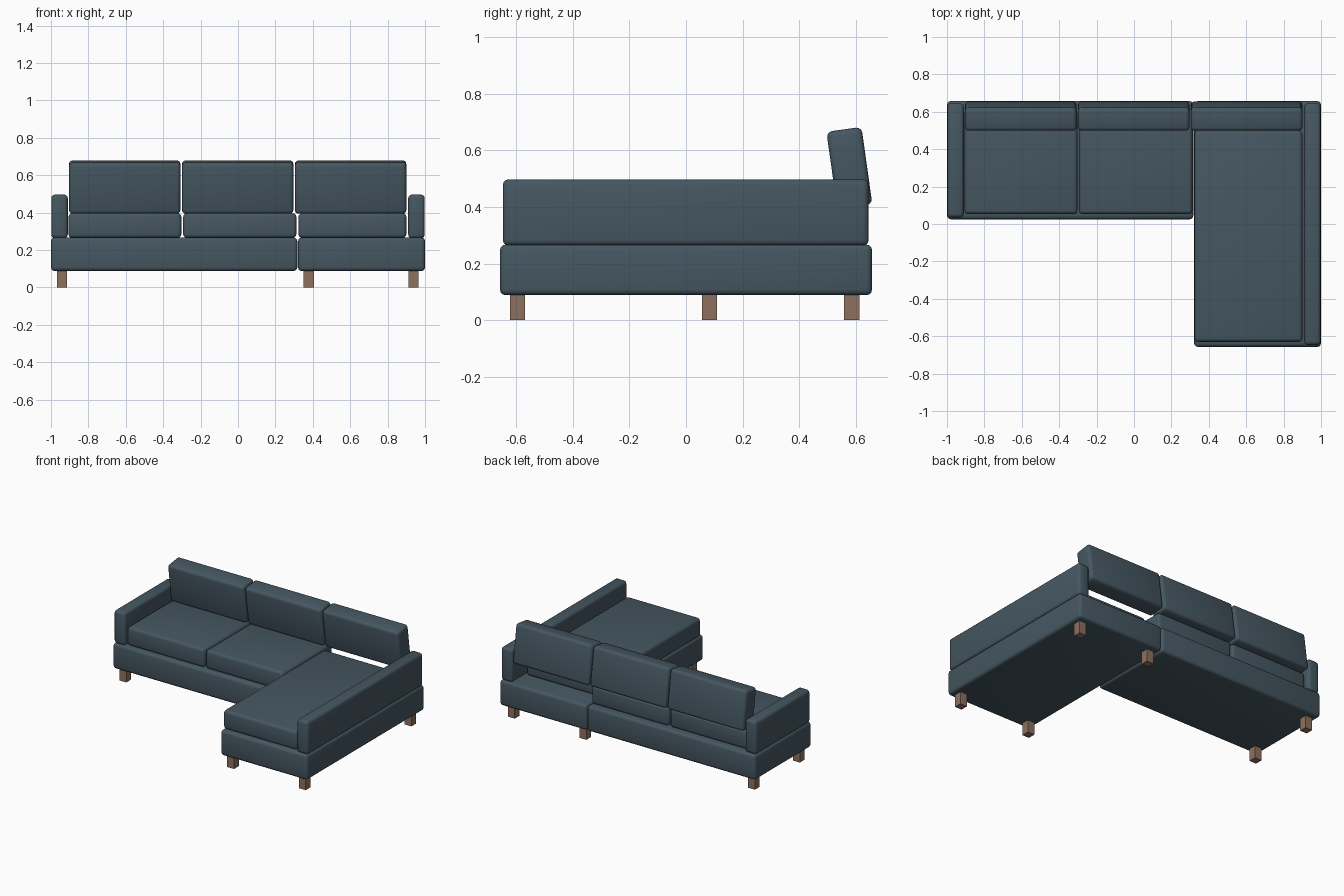
import bpy, bmesh, math
from mathutils import Matrix

if "Cube" in bpy.data.objects:
    bpy.data.objects.remove(bpy.data.objects["Cube"])


def material(name, rgb):
    m = bpy.data.materials.new(name)
    m.diffuse_color = (*rgb, 1)
    m.use_nodes = True
    m.node_tree.nodes["Principled BSDF"].inputs["Base Color"].default_value = m.diffuse_color
    return m


FABRIC = material("slate blue fabric", (0.06, 0.095, 0.12))
WOOD = material("brown wood", (0.27, 0.165, 0.115))


def box(name, x, y, z, mat, bevel=0.0, segments=3, tilt=0.0):
    """Box from (min, max) ranges, with rounded edges and a tilt about x."""
    size = [r[1] - r[0] for r in (x, y, z)]
    centre = [(r[0] + r[1]) / 2 for r in (x, y, z)]
    bm = bmesh.new()
    bmesh.ops.create_cube(bm, size=1, matrix=Matrix.Diagonal((*size, 1)))
    if bevel:
        bmesh.ops.bevel(bm, geom=bm.edges[:], offset=bevel, segments=segments,
                        profile=0.5, affect='EDGES', clamp_overlap=True)
    mesh = bpy.data.meshes.new(name)
    bm.to_mesh(mesh)
    bm.free()
    mesh.materials.append(mat)
    ob = bpy.data.objects.new(name, mesh)
    bpy.context.collection.objects.link(ob)
    ob.location = centre
    ob.rotation_euler.x = tilt
    if bevel:
        bpy.context.view_layer.objects.active = ob
        ob.select_set(True)
        bpy.ops.object.shade_smooth_by_angle(angle=math.radians(40))
        ob.select_set(False)
    return ob


# Upholstered bases: the two-seat part and the long chaise
box("sofa_base", (-1, 0.317), (0.025, 0.657), (0.088, 0.267), FABRIC, 0.02)
box("chaise_base", (0.321, 1), (-0.657, 0.657), (0.088, 0.267), FABRIC, 0.02)

# Arms
box("left_arm", (-0.998, -0.91), (0.035, 0.645), (0.263, 0.497), FABRIC, 0.02)
box("right_arm", (0.91, 0.998), (-0.647, 0.645), (0.263, 0.497), FABRIC, 0.02)

# Seat cushions
box("left_seat", (-0.906, -0.303), (0.053, 0.615), (0.265, 0.397), FABRIC, 0.02)
box("middle_seat", (-0.293, 0.312), (0.053, 0.615), (0.265, 0.397), FABRIC, 0.02)
box("chaise_seat", (0.323, 0.9), (-0.63, 0.5), (0.265, 0.397), FABRIC, 0.02)

# Back cushions, leaning slightly forward
for name, cx in (("left", -0.606), ("middle", -0.002), ("right", 0.602)):
    box(name + "_back_cushion", (cx - 0.298, cx + 0.298), (0.5145, 0.6395),
        (0.399, 0.675), FABRIC, 0.02, tilt=math.radians(8))

# Square wooden legs
for i, (x, y) in enumerate([(-0.94, 0.585), (-0.94, 0.083), (0.378, 0.585),
                            (0.378, -0.595), (0.938, 0.585), (0.938, -0.595)]):
    box(f"leg_{i + 1}", (x - 0.027, x + 0.027), (y - 0.027, y + 0.027),
        (0, 0.092), WOOD)
